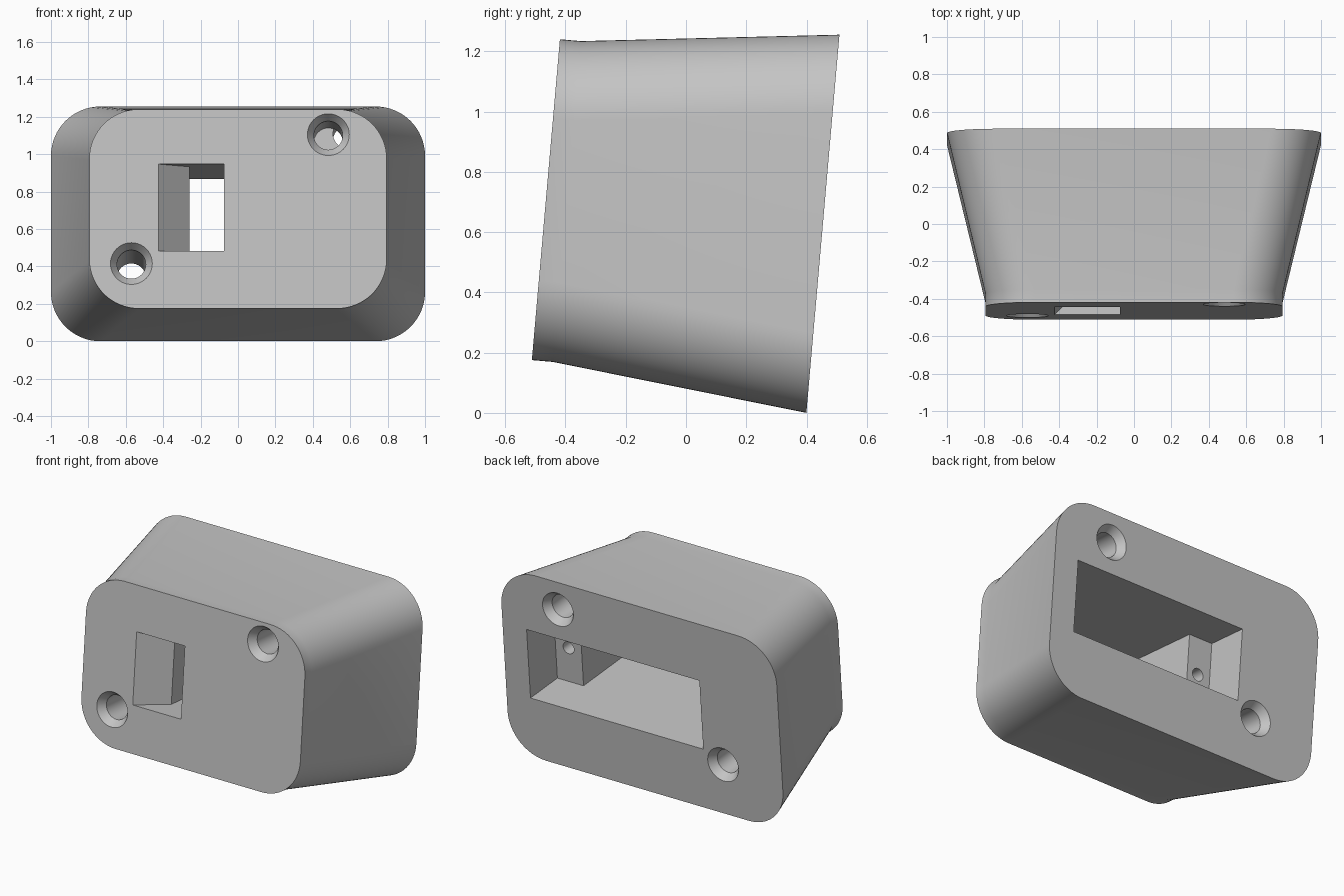
import bpy, bmesh
from math import cos, sin, pi, radians
from mathutils import Matrix

if "Cube" in bpy.data.objects:
    bpy.data.objects.remove(bpy.data.objects["Cube"])

FRONT, BACK = -0.525, 0.398      # depth of the two end faces before tilting
TILT = radians(-5)

grey = bpy.data.materials.new("light_grey")
grey.use_nodes = True
colour = (0.55, 0.55, 0.55, 1)
grey.diffuse_color = colour
grey.node_tree.nodes["Principled BSDF"].inputs["Base Color"].default_value = colour


def loft(name, rings):
    """Closed solid through rings of equal point count."""
    bm = bmesh.new()
    loops = [[bm.verts.new(p) for p in ring] for ring in rings]
    n = len(loops[0])
    for a, b in zip(loops, loops[1:]):
        for i in range(n):
            j = (i + 1) % n
            bm.faces.new((a[i], a[j], b[j], b[i]))
    bm.faces.new(loops[0])
    bm.faces.new(loops[-1])
    bmesh.ops.recalc_face_normals(bm, faces=bm.faces)
    mesh = bpy.data.meshes.new(name)
    bm.to_mesh(mesh)
    bm.free()
    mesh.materials.append(grey)
    obj = bpy.data.objects.new(name, mesh)
    bpy.context.collection.objects.link(obj)
    return obj


def rounded_rect(y, half_width, low, high, r, steps=16):
    pts = []
    corners = [(half_width - r, high - r), (r - half_width, high - r),
               (r - half_width, low + r), (half_width - r, low + r)]
    for k, (cx, cz) in enumerate(corners):
        for i in range(steps + 1):
            a = (k + i / steps) * pi / 2
            pts.append((cx + r * cos(a), y, cz + r * sin(a)))
    return pts


def hole(name, x, z, profile, steps=40):
    """Round cutter along the depth; profile is a list of (depth, radius)."""
    return loft(name, [[(x + r * cos(2 * pi * i / steps), y, z + r * sin(2 * pi * i / steps))
                        for i in range(steps)] for y, r in profile])


# Housing: straight front rim flaring to the larger back face
body = loft("housing", [
    rounded_rect(FRONT, 0.795, 0.13, 1.199, 0.265),
    rounded_rect(FRONT + 0.07, 0.795, 0.13, 1.199, 0.265),
    rounded_rect(BACK, 1.0, 0.035, 1.295, 0.265)])

# Cavity: front slot with slanted cheek, chamber, ledges and wide back opening
lip, ledge = FRONT + 0.165, BACK - 0.28
plan = [(-0.425, FRONT - 0.1), (-0.425, FRONT), (-0.26, lip), (-0.26, ledge),
        (-0.43, ledge), (-0.43, BACK + 0.1), (0.825, BACK + 0.1), (0.825, ledge),
        (0.635, ledge), (0.635, lip), (-0.075, lip), (-0.075, FRONT - 0.1)]
cutters = [loft("cavity_cutter", [[(x, y, z) for x, y in plan] for z in (0.438, 0.905)])]

# Countersunk screw holes
OUT, BORE, SINK = 0.112, 0.077, 0.05
front_end = [(FRONT - 0.05, OUT), (FRONT, OUT), (FRONT + SINK, BORE)]
back_end = [(BACK - SINK, BORE), (BACK, OUT), (BACK + 0.05, OUT)]
middle = (FRONT + BACK) / 2
cutters += [
    hole("lower_hole_cutter", -0.57, 0.371, front_end + back_end),
    hole("upper_front_hole_cutter", 0.483, 1.063, front_end + [(middle + 0.01, BORE)]),
    hole("upper_back_hole_cutter", 0.585, 1.108, [(middle, BORE)] + back_end)]

# Pilot holes in the two ledges
for x in (-0.34, 0.73):
    cutters.append(hole("pilot_hole_cutter", x, 0.67,
                        [(ledge - 0.25, 0.04), (ledge + 0.05, 0.04)], 24))

bpy.ops.object.select_all(action='DESELECT')
body.select_set(True)
bpy.context.view_layer.objects.active = body
for cutter in cutters:
    cutter.hide_render = True
    mod = body.modifiers.new("cut", 'BOOLEAN')
    mod.operation = 'DIFFERENCE'
    mod.solver = 'EXACT'
    mod.object = cutter
    bpy.ops.object.modifier_apply(modifier=mod.name)
    bpy.data.objects.remove(cutter)

# Lean the whole housing back and shade it
body.data.transform(Matrix.Rotation(TILT, 4, 'X'))
bpy.ops.object.shade_smooth_by_angle(angle=radians(30))
